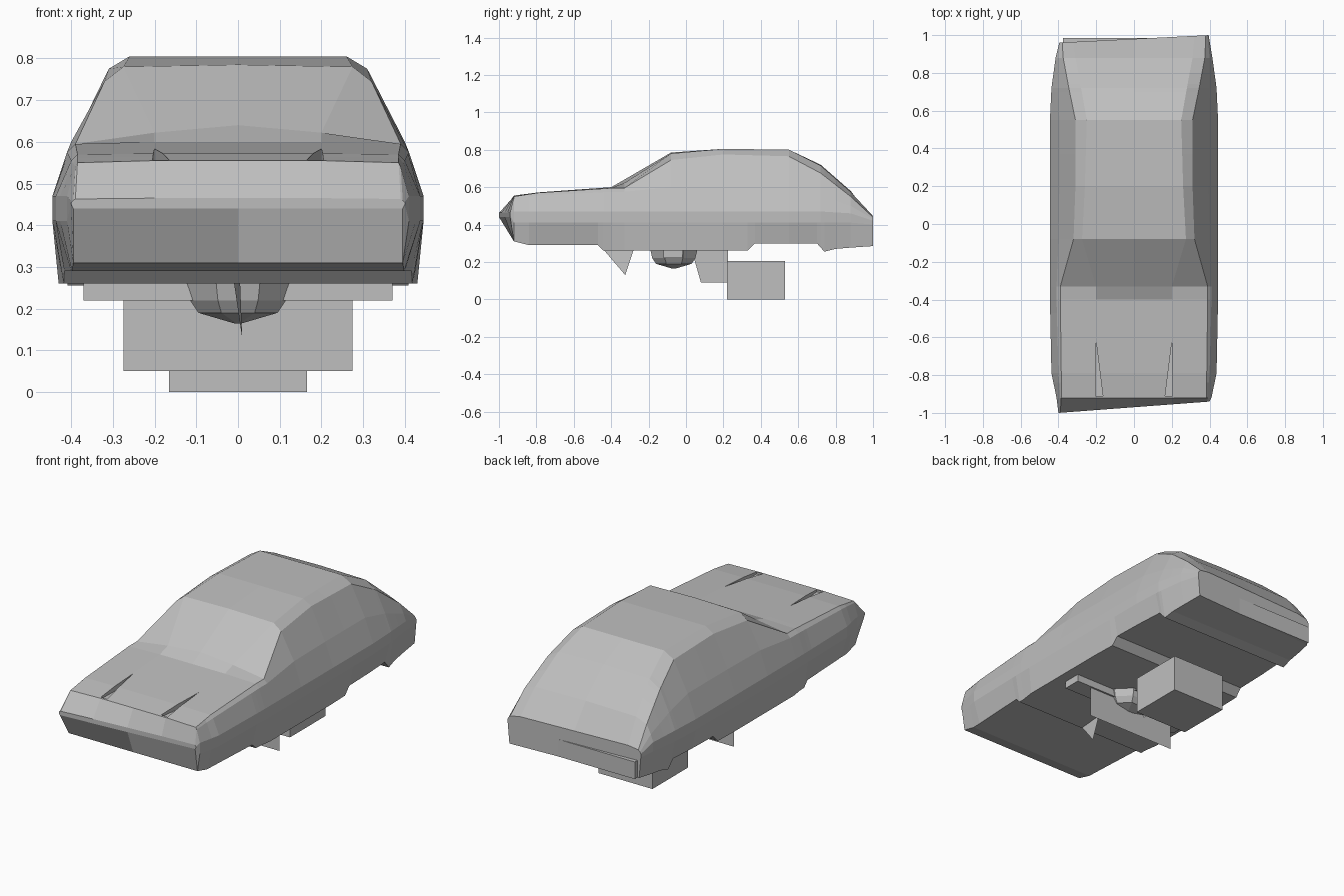
import bpy, bmesh

paint = bpy.data.materials.new("plain_grey")
paint.diffuse_color = (0.52, 0.52, 0.52, 1)


def make(name, verts, faces):
    bm = bmesh.new()
    vs = [bm.verts.new(v) for v in verts]
    for f in faces:
        bm.faces.new([vs[i] for i in f])
    bmesh.ops.recalc_face_normals(bm, faces=bm.faces)
    me = bpy.data.meshes.new(name)
    bm.to_mesh(me)
    bm.free()
    me.materials.append(paint)
    ob = bpy.data.objects.new(name, me)
    bpy.context.collection.objects.link(ob)
    return ob


def loft(name, rings):
    n = len(rings[0])
    verts = [p for r in rings for p in r]
    faces = [(k * n + i, k * n + (i + 1) % n, (k + 1) * n + (i + 1) % n, (k + 1) * n + i)
             for k in range(len(rings) - 1) for i in range(n)]
    faces += [tuple(range(n)), tuple(range(len(verts) - n, len(verts)))]
    return make(name, verts, faces)


def box(name, x0, x1, y0, y1, z0, z1):
    return loft(name, [[(x0, y0, z), (x1, y0, z), (x1, y1, z), (x0, y1, z)] for z in (z0, z1)])


def lerp(table, y):
    for a, b in zip(table, table[1:]):
        if a[0] <= y <= b[0]:
            t = (y - a[0]) / (b[0] - a[0])
            return [p + (q - p) * t for p, q in zip(a, b)]


# Body stations: y, bottom half width, full half width, crease z, widest z,
# shoulder x z, cant rail x z, roof edge x z, centre z
body = [
    (-0.97, .395, .40, .45, .455, .395, .46, .39, .463, .20, .465, .465),
    (-0.92, .395, .41, .41, .47, .39, .54, .385, .55, .20, .555, .555),
    (-0.79, .40, .437, .41, .47, .40, .555, .385, .57, .20, .572, .572),
    (-0.40, .42, .445, .41, .47, .41, .575, .39, .595, .20, .60, .60),
    (-0.33, .43, .445, .41, .47, .41, .575, .39, .595, .20, .622, .64),
    (-0.08, .43, .445, .41, .47, .40, .60, .32, .745, .275, .78, .785),
    (0.20, .43, .445, .41, .47, .395, .60, .31, .775, .26, .805, .805),
    (0.55, .42, .445, .41, .47, .395, .60, .31, .765, .25, .80, .80),
    (0.72, .41, .437, .41, .47, .40, .56, .345, .675, .28, .715, .72),
    (0.88, .395, .415, .41, .46, .40, .50, .375, .55, .31, .575, .58),
    (0.98, .385, .395, .40, .42, .39, .43, .38, .44, .32, .45, .45),
]
# Underside height, stepped at the wheel wells
floor = [(-0.97, .44), (-0.92, .31), (-0.84, .29), (-0.47, .29), (-0.44, .26), (0.33, .26),
         (0.37, .30), (0.70, .30), (0.74, .255), (0.80, .27), (0.98, .285)]

rings = []
for y in sorted({r[0] for r in body} | {f[0] for f in floor}):
    _, wb, w, z2, z3, ws, zs, w5, z5, w6, z6, zc = lerp(body, y)
    zb = lerp(floor, y)[1]
    half = [(wb, zb), (w, z2), (w, z3), (ws, zs), (w5, z5), (w6, z6)]
    loop = [(0, zb)] + half + [(0, zc)] + [(-x, z) for x, z in reversed(half)]
    # nose and tail are slightly skewed
    skew = .075 if y < -.95 else .05 if y > .95 else 0
    rings.append([(x, y + skew * x, z) for x, z in loop])
car_body = loft("car_body", rings)

# Tapered grooves either side of the bonnet panel
for s in (-1, 1):
    cut = loft("groove_cutter", [[(s * .20, -.63, z), (s * .165, -.91, z), (s * .205, -.91, z)]
                                 for z in (.545, .65)])
    cut.hide_render = True
    cut.hide_set(True)
    mod = car_body.modifiers.new("groove", 'BOOLEAN')
    mod.operation = 'DIFFERENCE'
    mod.solver = 'EXACT'
    mod.object = cut

# Rear bumper strip
box("rear_bumper", -.375, .375, .86, .985, .285, .38)

# Floating tank under the floor
box("tank", -.165, .165, .22, .53, 0, .205)

# Cross bar and faceted bowl
box("cross_bar", -.37, .37, -.12, -.02, .22, .262)
octo = [(1, .42), (.42, 1), (-.42, 1), (-1, .42), (-1, -.42), (-.42, -1), (.42, -1), (1, -.42)]
loft("bowl", [[(x * r, -.065 + y * r, z) for x, y in octo]
              for r, z in ((.125, .262), (.115, .22), (.095, .19), (.01, .165))])

# Thin hanging plates
make("cross_plate", [(-.275, -.03, .05), (.275, -.03, .05), (.275, -.03, .22), (-.275, -.03, .22)],
     [(0, 1, 2, 3)])
make("long_plate", [(0, .03, .265), (0, .08, .09), (0, .225, .09), (0, .225, .265)], [(0, 1, 2, 3)])
make("fin", [(-.01, -.44, .265), (.01, -.325, .13), (.005, -.28, .265)], [(0, 1, 2)])

# Sloped brace behind the bowl
make("brace", [(-.05, .04, .26), (.05, .04, .26), (.05, .24, .15), (-.05, .24, .15)], [(0, 1, 2, 3)])
